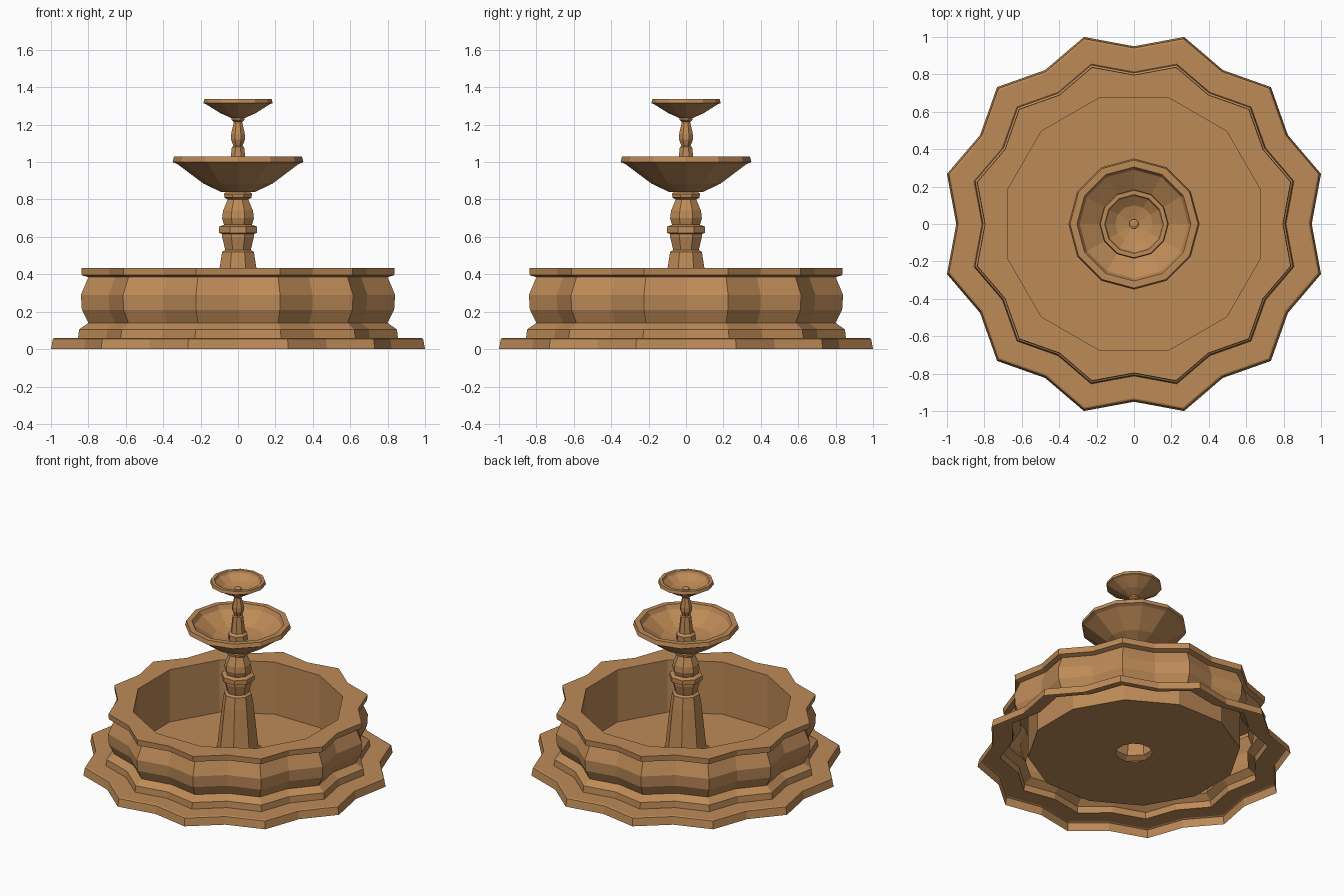
import bpy, math

stone = bpy.data.materials.new("tan_stone")
stone.diffuse_color = (0.51, 0.255, 0.095, 1)


def lathe(name, profile, sides, offset, close_top=False):
    """Turn (half width, height, valley ratio) rows into a faceted shell.
    Odd vertices of each ring are scaled by the valley ratio (star outline)."""
    fit = 1 / math.cos(offset)          # half width -> corner radius
    verts, faces = [], []
    for x, z, valley in profile:
        for j in range(sides):
            a = offset + j * 2 * math.pi / sides
            r = x * fit * (valley if j % 2 else 1)
            verts.append((r * math.cos(a), r * math.sin(a), z))
    for i in range(len(profile) - 1):
        for j in range(sides):
            k = (j + 1) % sides
            a, b = i * sides, (i + 1) * sides
            faces.append((a + j, a + k, b + k, b + j))
    if close_top:
        n = (len(profile) - 1) * sides
        faces.append(tuple(range(n, n + sides)))
    mesh = bpy.data.meshes.new(name)
    mesh.from_pydata(verts, [], faces)
    mesh.materials.append(stone)
    ob = bpy.data.objects.new(name, mesh)
    bpy.context.collection.objects.link(ob)
    return ob


def plain(points):
    return [(x, z, 1) for x, z in points]


# Basin: scalloped steps, belly and rim, then twelve-sided inner wall and floor
S = 0.918                       # scalloped valley
F = math.cos(math.radians(15))  # straight edge midpoint
outer = [(1.0, 0.0), (0.99, 0.055), (0.98, 0.06), (0.855, 0.06), (0.85, 0.105),
         (0.80, 0.14), (0.835, 0.21), (0.84, 0.29), (0.80, 0.385),
         (0.835, 0.395), (0.838, 0.435)]
inner = [(0.677, 0.435), (0.677, 0.055), (0.116, 0.055)]
lathe("basin", [(x, z, S) for x, z in outer] + [(x, z, F) for x, z in inner],
      24, math.radians(15))

# Lower column: foot, tapered pedestal and vase with a ring
lathe("lower_column", plain([
    (0.165, 0.055), (0.165, 0.09), (0.13, 0.11), (0.098, 0.435), (0.085, 0.52),
    (0.068, 0.53), (0.085, 0.60), (0.085, 0.615), (0.102, 0.622), (0.102, 0.655),
    (0.075, 0.665), (0.085, 0.70), (0.08, 0.74), (0.055, 0.80), (0.072, 0.81),
    (0.075, 0.83), (0.06, 0.845)]), 8, math.radians(22.5))

# Large bowl
lathe("large_bowl", plain([
    (0.05, 0.84), (0.09, 0.84), (0.185, 0.885), (0.325, 0.99), (0.35, 1.0),
    (0.342, 1.03), (0.305, 1.03), (0.29, 1.0), (0.17, 0.925), (0.02, 0.905)]),
    12, 0, True)

# Upper column
lathe("upper_column", plain([
    (0.06, 0.905), (0.06, 0.95), (0.045, 0.965), (0.033, 1.08), (0.024, 1.085),
    (0.037, 1.12), (0.037, 1.15), (0.022, 1.215), (0.034, 1.225), (0.034, 1.24)]),
    8, math.radians(22.5), True)

# Small bowl and its spout
lathe("small_bowl", plain([
    (0.02, 1.235), (0.035, 1.235), (0.095, 1.262), (0.172, 1.31), (0.185, 1.315),
    (0.18, 1.337), (0.157, 1.337), (0.15, 1.32), (0.10, 1.285), (0.01, 1.262)]),
    12, 0, True)
lathe("spout", plain([(0.023, 1.255), (0.023, 1.28), (0.012, 1.285)]),
      8, math.radians(22.5), True)
